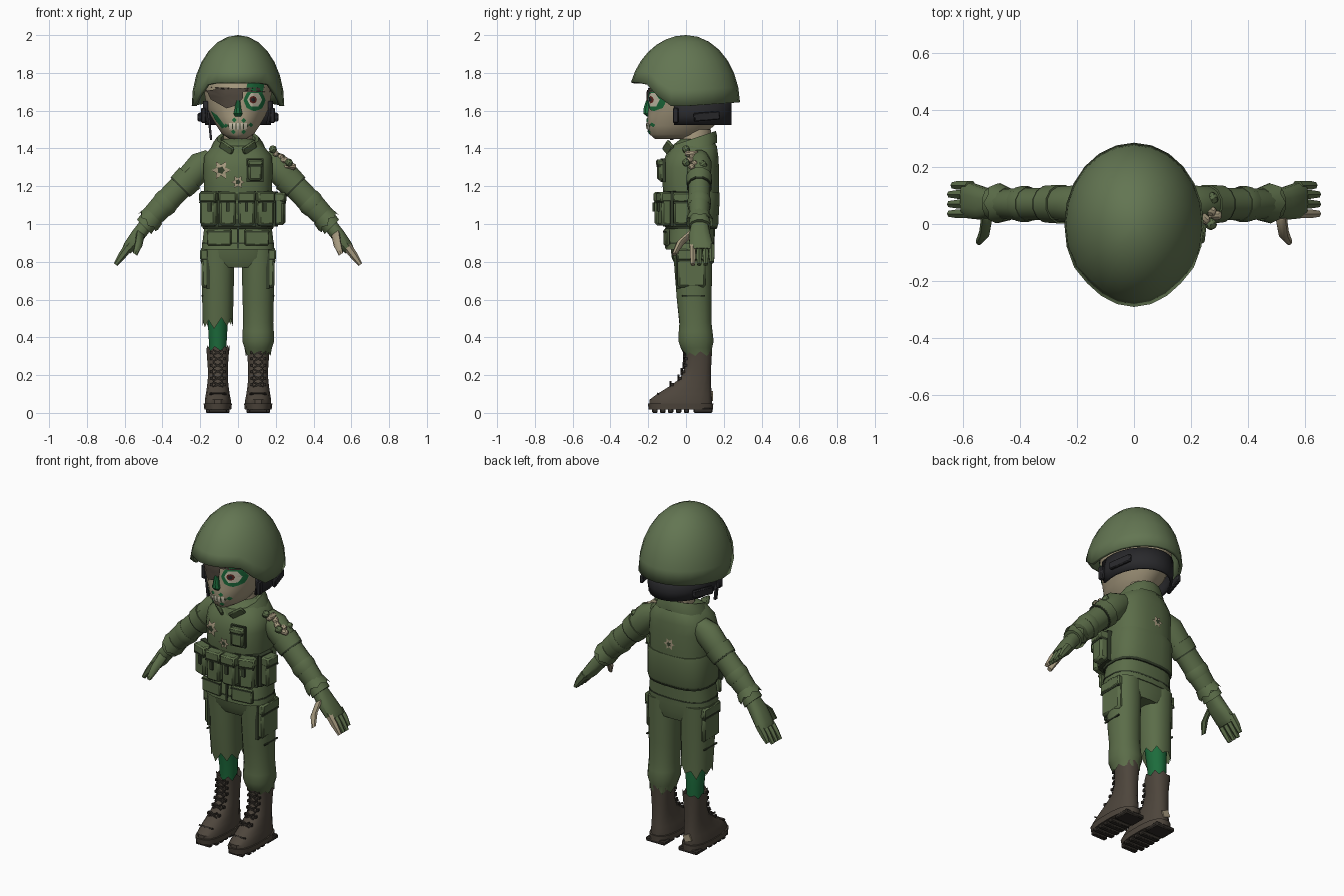
import bpy, bmesh, math, random
from mathutils import Vector, Euler
from mathutils.bvhtree import BVHTree

if "Cube" in bpy.data.objects:
    bpy.data.objects.remove(bpy.data.objects["Cube"])

random.seed(4)
X, Y, Z = Vector((1, 0, 0)), Vector((0, 1, 0)), Vector((0, 0, 1))


def material(name, rgb):
    m = bpy.data.materials.new(name)
    m.diffuse_color = (*rgb, 1)
    m.use_nodes = True
    m.node_tree.nodes["Principled BSDF"].inputs["Base Color"].default_value = m.diffuse_color
    return m


HELMET = material("helmet green", (0.125, 0.18, 0.085))
CLOTH = material("uniform green", (0.105, 0.152, 0.066))
SEAM = material("dark seam green", (0.035, 0.05, 0.025))
SKIN = material("pale skin", (0.38, 0.32, 0.21))
GREEN = material("rotten green", (0.012, 0.15, 0.045))
BOOT = material("boot brown", (0.075, 0.06, 0.045))
SOLE = material("dark sole", (0.03, 0.025, 0.02))
BLACK = material("strap black", (0.022, 0.022, 0.025))
WHITE = material("eye white", (0.6, 0.55, 0.42))
RED = material("iris red", (0.12, 0.02, 0.015))


def finish(name, bm, mat):
    bmesh.ops.recalc_face_normals(bm, faces=bm.faces)
    me = bpy.data.meshes.new(name)
    bm.to_mesh(me)
    bm.free()
    me.materials.append(mat)
    ob = bpy.data.objects.new(name, me)
    bpy.context.collection.objects.link(ob)
    return ob


def loft(name, secs, mat, n=14, p=2.0, A=X, B=Y, jag=0, caps=True, tilt=0):
    """Skin superellipse sections (cx, cy, cz, ra, rb); the last edge may be torn."""
    bm, rings = bmesh.new(), []
    for i, (cx, cy, cz, ra, rb) in enumerate(secs):
        ring = []
        for k in range(n):
            t = 2 * math.pi * (k + 0.5) / n
            c, s = math.cos(t), math.sin(t)
            co = Vector((cx, cy, cz)) + A * ra * math.copysign(abs(c) ** (2 / p), c) \
                + B * rb * math.copysign(abs(s) ** (2 / p), s)
            co.z += tilt * (co.y - cy)
            if jag and i == len(secs) - 1:
                d = (Vector(secs[-1][:3]) - Vector(secs[-2][:3])).normalized()
                co += d * jag * ((k % 2) * 1.2 - 0.6 + random.uniform(-0.4, 0.4))
            ring.append(bm.verts.new(co))
        rings.append(ring)
    for a, b in zip(rings, rings[1:]):
        for k in range(n):
            bm.faces.new((a[k], a[(k + 1) % n], b[(k + 1) % n], b[k]))
    if caps:
        bm.faces.new(rings[0])
        if not jag:
            bm.faces.new(rings[-1])
    return finish(name, bm, mat)


def sec(z, rx, yf, yb, cx=0):
    return (cx, (yf + yb) / 2, z, rx, (yb - yf) / 2)


def box(name, loc, size, mat, rot=(0, 0, 0), bev=0.0):
    bm = bmesh.new()
    bmesh.ops.create_cube(bm, size=1)
    bmesh.ops.scale(bm, vec=size, verts=bm.verts)
    if bev:
        bmesh.ops.bevel(bm, geom=bm.edges[:], offset=bev, segments=1, affect='EDGES')
    bmesh.ops.rotate(bm, matrix=Euler(rot).to_matrix(), verts=bm.verts)
    bmesh.ops.translate(bm, vec=loc, verts=bm.verts)
    return finish(name, bm, mat)


def pocket(name, loc, size, rot=(0, 0, 0), out=-Y):
    """Bevelled pouch with a flap, outlined by a dark backing plate."""
    w, d, h = size
    R = Euler(rot).to_matrix()
    loc = Vector(loc)
    box(name, loc, size, CLOTH, rot, 0.012)
    box(name + "_outline", loc - R @ out * 0.3 * d, (w + 0.014, d * 0.4, h + 0.014), SEAM, rot)
    box(name + "_flap", loc + R @ (out * 0.006 + Z * h * 0.36), (w + 0.006, d, h * 0.3), CLOTH, rot, 0.008)
    box(name + "_flap_edge", loc + R @ (out * 0.003 + Z * h * 0.2), (w, d, 0.009), SEAM, rot)


def decal(name, target, pts, mat, off=0.005, view=Y):
    """Painted plate: an (x, z) outline projected on to a body part along y."""
    tree = BVHTree.FromObject(target, bpy.context.evaluated_depsgraph_get())
    outline = [Vector(a).lerp(Vector(b), k / 4) for a, b in zip(pts, pts[1:] + pts[:1]) for k in range(4)]
    mid = sum(outline, Vector((0, 0))) / len(outline)

    def put(q):
        hit = tree.ray_cast(Vector((q.x, 0, q.y)) - view * 2, view)[0]
        y = hit.y if hit else 0
        return bm.verts.new((q.x, y - view.y * off, q.y))
    bm = bmesh.new()
    rings = [[put(mid.lerp(q, f)) for q in outline] for f in (0.3, 0.65, 1)]
    n = len(outline)
    bm.faces.new(rings[0])
    for a, b in zip(rings, rings[1:]):
        for k in range(n):
            bm.faces.new((a[k], a[(k + 1) % n], b[(k + 1) % n], b[k]))
    return finish(name, bm, mat)


def star(cx, cz, r1, r2, n):
    return [(cx + math.cos(math.pi * k / n) * (r1, r2)[k % 2],
             cz + math.sin(math.pi * k / n) * (r1, r2)[k % 2]) for k in range(2 * n)]


# Helmet: ellipsoid dome cut along a rim that rises over the face
bm, N, L = bmesh.new(), 24, 7
grid = []
for k in range(N):
    t = 2 * math.pi * k / N
    fy = math.sin(t)
    f = min(1, max(0, (-fy - 0.25) / 0.55))
    rim = 1.625 + 0.02 * max(0, fy) + 0.125 * f * f * (3 - 2 * f)
    e0 = math.asin((rim - 1.63) / 0.37)
    col = []
    for j in range(L):
        e = e0 + (math.pi / 2 - e0) * j / L
        col.append(bm.verts.new((0.245 * math.cos(e) * math.cos(t),
                                 (0.308 if fy < 0 else 0.286) * math.cos(e) * fy, 1.63 + 0.37 * math.sin(e))))
    grid.append(col)
top = bm.verts.new((0, 0, 2))
for k in range(N):
    a, b = grid[k], grid[(k + 1) % N]
    for j in range(L - 1):
        bm.faces.new((a[j], b[j], b[j + 1], a[j + 1]))
    bm.faces.new((a[-1], b[-1], top))
helmet = finish("helmet", bm, HELMET)
mod = helmet.modifiers.new("shell", 'SOLIDIFY')
mod.thickness, mod.offset = 0.018, -1

# Head and neck
head = loft("head", [sec(1.45, .045, -.165, .06), sec(1.475, .085, -.195, .1), sec(1.52, .115, -.208, .15),
                     sec(1.57, .145, -.205, .2), sec(1.62, .168, -.2, .225), sec(1.69, .18, -.2, .23),
                     sec(1.76, .18, -.19, .22), sec(1.86, .14, -.14, .17)], SKIN, 20)
loft("neck", [sec(1.36, .08, -.04, .13), sec(1.5, .078, -.03, .135)], SKIN, 12)
loft("nose", [(0, -.2, 1.655, .012, .012), (0, -.205, 1.61, .018, .022), (0, -.205, 1.585, .026, .022),
              (0, -.2, 1.57, .018, .01)], GREEN, 8)

# Face paint, eye, patch and mouth
decal("forehead_stain", head, [(.04, 1.70), (.13, 1.69), (.14, 1.74), (.1, 1.76), (.05, 1.745)], GREEN, .004)
decal("eye_ring", head, star(.088, 1.655, .058, .055, 8), GREEN, .006)
decal("eye_white", head, star(.088, 1.658, .04, .036, 6), WHITE, .009)
decal("iris", head, star(.08, 1.658, .02, .02, 4), RED, .012)
decal("pupil", head, star(.08, 1.658, .011, .011, 4), BLACK, .015)
decal("cheek_stain", head, [(-.145, 1.6), (-.11, 1.575), (-.065, 1.515), (-.085, 1.505), (-.12, 1.55)], GREEN)
decal("patch_strap", head, [(-.172, 1.7), (0, 1.7), (.172, 1.7), (.172, 1.725), (0, 1.72), (-.172, 1.725)], BOOT, .008)
decal("eye_patch", head, [(-.168, 1.71), (-.07, 1.712), (.028, 1.705), (.025, 1.665), (-.01, 1.628),
                          (-.06, 1.612), (-.145, 1.66)], BOOT, .012)
decal("mouth", head, [(-.06, 1.525), (0, 1.535), (.06, 1.525), (.045, 1.505), (0, 1.5), (-.045, 1.505)], SEAM, .004)
for i in range(5):
    x = -.04 + .02 * i
    decal("tooth", head, [(x - .007, 1.5), (x + .007, 1.5), (x + .007, 1.535), (x - .007, 1.535)], WHITE, .007)
for x, z in ((-.065, 1.52), (-.02, 1.55), (.03, 1.548), (.068, 1.525), (.03, 1.488), (-.025, 1.488)):
    decal("lip_stain", head, star(x, z, .013, .009, 4), GREEN, .006)

# Helmet harness: band round the back of the head, side straps, loose chin strap
bm, prev = bmesh.new(), None
for k in range(17):
    t = math.radians(-22 + 224 * k / 16)
    x, y = .186 * math.cos(t), .02 + .222 * math.sin(t)
    cur = [bm.verts.new((x * (1 - .06 * (z < 1.55)), y, z)) for z in (1.525, 1.575, 1.65)]
    if prev:
        for j in (0, 1):
            bm.faces.new((prev[j], cur[j], cur[j + 1], prev[j + 1]))
    prev = cur
band = finish("harness_band", bm, BLACK)
band.modifiers.new("thickness", 'SOLIDIFY').thickness = 0.014
for s in (-1, 1):
    box("harness_buckle", (s * .182, -.055, 1.575), (.026, .03, .08), BLACK, (0, 0, 0), .005)
    box("harness_side_pad", (s * .188, .11, 1.57), (.02, .14, .045), BLACK, (.08, 0, s * .25), .005)
box("loose_chin_strap", (-.15, -.075, 1.52), (.012, .02, .15), BLACK, (0, -.1, 0))

# Jacket, vest, collar and hem
torso = loft("jacket", [sec(.95, .178, -.09, .15), sec(1.0, .18, -.095, .16), sec(1.1, .18, -.115, .172),
                        sec(1.2, .182, -.125, .176), sec(1.3, .185, -.13, .176), sec(1.36, .18, -.11, .172),
                        sec(1.41, .14, -.08, .165), sec(1.45, .08, -.03, .14)], CLOTH, 20, 2.6)
loft("jacket_skirt", [sec(.99, .18, -.09, .155), sec(.93, .187, -.1, .152), sec(.865, .195, -.105, .148)], CLOTH, 18, 2.8)
loft("vest_belt", [sec(.985, .188, -.11, .166), sec(1.0, .194, -.12, .172), sec(1.14, .19, -.13, .18),
                   sec(1.17, .184, -.125, .177)], CLOTH, 20, 2.8)
loft("vest_seam", [sec(.974, .187, -.105, .163), sec(.986, .19, -.112, .168)], SEAM, 20, 2.8)
loft("skirt_seam", [sec(.895, .194, -.105, .151), sec(.903, .193, -.105, .152)], SEAM, 18, 2.8)
loft("collar", [sec(1.385, .15, -.105, .165), sec(1.42, .135, -.1, .165), sec(1.452, .112, -.085, .158),
                sec(1.45, .092, -.06, .14), sec(1.40, .085, -.05, .13)], CLOTH, 14, 2.2, caps=False, tilt=.33)
box("jacket_front_seam", (0, -.104, .925), (.009, .012, .11), SEAM)
for s in (-1, 1):
    box("skirt_pocket", (s * .1, -.102, .93), (.13, .02, .085), CLOTH, (0, 0, s * .12), .006)
    box("skirt_pocket_seam", (s * .1, -.106, .96), (.13, .018, .008), SEAM, (0, 0, s * .12))
    box("collar_flap", (s * .06, -.095, 1.405), (.085, .018, .05), CLOTH, (.5, s * -.55, s * .4), .006)

# Pouches on the vest
for x, r in ((-.15, -.35), (-.055, 0), (.045, 0), (.14, .3)):
    pocket("vest_pouch", (x, -.128 + abs(r) * .08, 1.08), (.088, .075, .175), (0, 0, r))
    box("pouch_clip", (x, -.172 + abs(r) * .08, 1.09), (.018, .012, .05), SEAM, (0, 0, r))
pocket("side_pouch", (.212, -.02, 1.08), (.085, .07, .17), (0, 0, 1.45))
pocket("chest_pocket", (.09, -.132, 1.285), (.075, .035, .11), (0, 0, .12))

# Torn holes in the jacket
for x, z, r in ((-.09, 1.285, .052), (0, 1.222, .036)):
    decal("chest_tear", torso, star(x, z, r, r * .55, 6), SKIN, .008)
    decal("chest_wound", torso, star(x, z, r * .42, r * .3, 5), SEAM, .012)
decal("back_tear", torso, star(-.015, 1.24, .036, .02, 6), SKIN, .006, -Y)
decal("back_wound", torso, star(-.015, 1.24, .017, .01, 5), SEAM, .01, -Y)

# Arms and hands
ARM = [(.13, 1.35, .06), (.19, 1.315, .078), (.25, 1.25, .074), (.32, 1.18, .067), (.39, 1.108, .068),
       (.45, 1.045, .062), (.485, 1.005, .052)]
for s in (-1, 1):
    B = Vector((s * .7, 0, .7))
    H = Vector((s * .81, 0, .59))

    def limb(name, pts, mat, n=10, A=Y, B=B, **kw):
        return loft(name, [(s * x, y, z, a, b) for x, y, z, a, b in pts], mat, n, A=A, B=B, **kw)
    limb("sleeve", [(x, .07, z, r * .87, r) for x, z, r in ARM], CLOTH, 12)
    limb("sleeve_band", [(.255, .07, 1.245, .07, .081), (.3, .07, 1.2, .067, .077)], CLOTH, 12)
    limb("sleeve_seam", [(.3, .07, 1.2, .066, .075), (.306, .07, 1.194, .066, .075)], SEAM, 12)
    limb("elbow_fold", [(.37, .07, 1.13, .06, .069), (.385, .07, 1.112, .065, .073), (.405, .07, 1.09, .06, .067)], CLOTH, 12)
    limb("torn_cuff", [(.445, .07, 1.045, .058, .062), (.478, .073, 1.01, .072, .068)], CLOTH, 14, jag=.016)
    limb("glove_cuff", [(.475, .073, 1.015, .056, .055), (.497, .073, .985, .06, .056)], CLOTH, 12)
    limb("palm", [(.48, .073, 1.005, .042, .038), (.53, .072, .94, .058, .038), (.575, .082, .88, .064, .034),
                  (.592, .085, .858, .06, .026)], CLOTH, 12, B=H, p=2.6)
    for i, y in enumerate((.036, .07, .104, .136)):
        tip = -.012 if i == 3 else 0
        limb("finger", [(.575, y, .885, .017, .024), (.612, y, .835, .018, .021),
                        (.648 + tip, y, .785 - tip, .012, .012)],
             SKIN if s > 0 and i == 0 else CLOTH, 6, B=H)
    limb("thumb", [(.515, .035, .955, .024, .026), (.525, -.03, .9, .022, .024), (.545, -.062, .84, .013, .014)],
         SKIN if s > 0 else CLOTH, 7, B=H)
box("sleeve_badge", (-.262, .045, 1.285), (.075, .06, .02), CLOTH, (0, -.78, 0), .005)

# Torn shoulder showing skin, with ragged cloth spikes
for k in range(5):
    box("shoulder_tear", (.2 + .018 * k, .03 + .022 * (k % 2), 1.372 - .017 * k), (.03, .07, .03), SKIN, (0, .75, .4 * k), .008)
for x, y, z in ((.185, 0, 1.395), (.27, .0, 1.325), (.275, .09, 1.315)):
    box("torn_shoulder_edge", (x, y, z), (.035, .035, .035), CLOTH, (.6, .3, .5), .008)

# Trousers: one torn short leg, one full leg bloused over the boot
loft("hips", [sec(.9, .185, -.085, .143), sec(.82, .186, -.075, .142), sec(.77, .15, -.05, .13)], CLOTH, 18, 2.6)
LEG = [(.87, .091, -.07, .142), (.75, .088, -.062, .14), (.6, .084, -.05, .136), (.48, .081, -.036, .136)]
loft("short_trouser_leg", [sec(z, r, a, b, -.107) for z, r, a, b in LEG], CLOTH, 16, 2.3, jag=.04)
loft("long_trouser_leg", [sec(z, r, a, b, .107) for z, r, a, b in LEG + [
    (.43, .084, -.04, .142), (.38, .086, -.042, .148), (.345, .074, -.03, .14), (.31, .066, -.01, .138)]],
    CLOTH, 16, 2.2, jag=.02)
loft("bare_shin", [sec(.62, .06, -.02, .11, -.107), sec(.5, .056, -.005, .12, -.107),
                   sec(.4, .05, .01, .12, -.107), sec(.3, .045, .015, .115, -.107)], GREEN, 12)
for s in (-1, 1):
    pocket("cargo_pocket", (s * .172, .03, .765), (.15, .045, .2), (0, 0, s * math.pi / 2))
    box("trouser_side_seam", (s * .189, .04, .62), (.008, .12, .008), SEAM)

# Boots with laces, treads and ragged tops
for s in (-1, 1):
    c = s * .107
    loft("boot", [sec(.04, .07, -.195, .14, c), sec(.07, .07, -.195, .14, c), sec(.1, .064, -.155, .138, c),
                  sec(.14, .058, -.09, .135, c), sec(.18, .054, -.035, .134, c), sec(.24, .054, -.008, .134, c),
                  sec(.31, .059, -.004, .138, c), sec(.345, .062, -.006, .14, c)], BOOT, 16, 2.4, jag=.018)
    loft("boot_sole", [sec(.018, .072, -.2, .146, c), sec(.05, .076, -.205, .147, c)], BOOT, 16, 2.6)
    box("boot_heel", (c, .09, .013), (.125, .1, .026), SOLE, bev=.006)
    for k in range(5):
        box("boot_tread", (c, -.165 + .042 * k, .011), (.125 - .03 * (k == 0), .028, .022), SOLE, bev=.004)
    for k in range(6):
        z = .15 + .034 * k
        y = (-.082, -.04, -.022, -.012, -.009, -.009)[k]
        for r in (-.5, .5):
            box("boot_lace", (c, y, z), (.06, .012, .009), SOLE, (0, r, 0))
        for e in (-1, 1):
            box("boot_eyelet", (c + e * .034, y + .008, z), (.012, .016, .014), SOLE)
    box("boot_tongue_seam", (c, -.148, .102), (.09, .01, .008), SOLE, (-.6, 0, 0))
box("boot_hole", (-.107, .14, .09), (.045, .008, .04), SKIN, (0, .4, 0))

# Smooth shading with sharp creases kept
bpy.ops.object.select_all(action='DESELECT')
for ob in bpy.context.scene.objects:
    ob.select_set(True)
bpy.context.view_layer.objects.active = helmet
bpy.ops.object.shade_smooth_by_angle(angle=math.radians(40))
